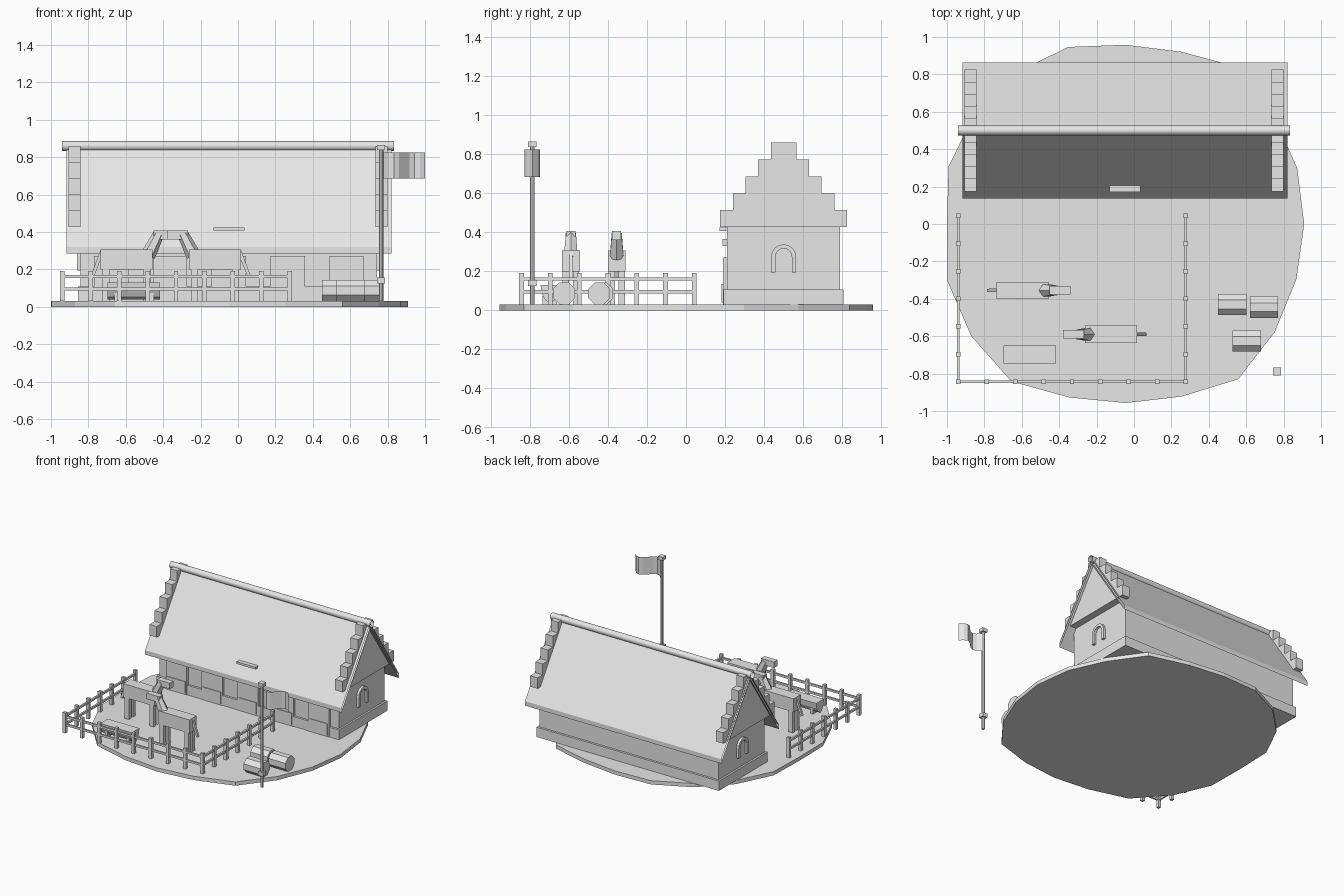
import bpy, bmesh, math
from mathutils import Vector, Matrix

if "Cube" in bpy.data.objects:
    bpy.data.objects.remove(bpy.data.objects["Cube"])

grey = bpy.data.materials.new("light_grey")
grey.diffuse_color = (0.8, 0.8, 0.8, 1)
grey.use_nodes = True
grey.node_tree.nodes["Principled BSDF"].inputs["Base Color"].default_value = grey.diffuse_color


def finish(name, bm, smooth=False, normals=True):
    if normals:
        bmesh.ops.recalc_face_normals(bm, faces=bm.faces)
    for f in bm.faces:
        f.smooth = smooth
    me = bpy.data.meshes.new(name)
    bm.to_mesh(me)
    bm.free()
    me.materials.append(grey)
    ob = bpy.data.objects.new(name, me)
    bpy.context.scene.collection.objects.link(ob)
    return ob


def add_box(bm, x0, x1, y0, y1, z0, z1):
    m = Matrix.Translation(((x0 + x1) / 2, (y0 + y1) / 2, (z0 + z1) / 2)) @ Matrix.Diagonal((x1 - x0, y1 - y0, z1 - z0, 1))
    bmesh.ops.create_cube(bm, size=1, matrix=m)


def add_rod(bm, a, b, r1, r2, sides, turn=0.0, caps=True):
    a, b = Vector(a), Vector(b)
    d = b - a
    m = Matrix.Translation((a + b) / 2) @ d.to_track_quat('Z', 'Y').to_matrix().to_4x4() @ Matrix.Rotation(turn, 4, 'Z')
    bmesh.ops.create_cone(bm, cap_ends=caps, segments=sides, radius1=r1, radius2=r2, depth=d.length, matrix=m)


def add_prism(bm, pts, x0, x1, caps=True):
    # (y, z) outline extruded along x
    a = [bm.verts.new((x0, y, z)) for y, z in pts]
    b = [bm.verts.new((x1, y, z)) for y, z in pts]
    n = len(pts)
    for i in range(n):
        j = (i + 1) % n
        bm.faces.new((a[i], a[j], b[j], b[i]))
    if caps:
        bm.faces.new(a[::-1])
        bm.faces.new(b)


def boxes(name, items):
    bm = bmesh.new()
    for it in items:
        add_box(bm, *it)
    return finish(name, bm)


# ground: uneven twenty-sided disc
radii = [.955, .965, .98, 1.035, .968, .958, .995, 1.0, 1.0, .995,
         .955, 1.0, 1.02, 1.04, .975, .957, .97, 1.025, .985, .96]
bm = bmesh.new()
ring = [bm.verts.new((-.045 + r * math.cos(i * math.pi / 10), r * math.sin(i * math.pi / 10), 0))
        for i, r in enumerate(radii)]
face = bm.faces.new(ring)
ext = bmesh.ops.extrude_face_region(bm, geom=[face])
for v in ext["geom"]:
    if isinstance(v, bmesh.types.BMVert):
        v.co.z = .03
finish("ground", bm)

# stable body
CX, RY = -.049, .5
boxes("plinth", [(CX - .807, CX + .807, .193, .807, .03, .108)])
boxes("walls", [(CX - .793, CX + .793, .21, .79, .03, .427)])

# stepped gable stones at both ends
steps = []
for i in range(5):
    h = .325 - i * .065
    z = .428 + i * .0865
    for x0, x1 in ((-.906, -.842), (.735, .80)):
        steps.append((x0, x1, RY - h, RY + h, z, z + .0865))
boxes("gable_steps", steps)

# roof: open-ended hollow slab, and ridge roll
bm = bmesh.new()
add_prism(bm, [(.137, .285), (.137, .32), (.5, .86), (.863, .32), (.863, .285), (.5, .822)], -.917, .82, caps=False)
finish("roof", bm)
bm = bmesh.new()
add_rod(bm, (-.94, RY, .86), (.835, RY, .86), .026, .026, 16, caps=False)
finish("ridge_roll", bm, smooth=True)

# arched window frames on the gables
bm = bmesh.new()
for side in (-1, 1):
    x_in, x_out = CX + side * .79, CX + side * .812

    def arch(r):
        arc = [(RY + r * math.cos(math.pi * k / 8), .275 + r * math.sin(math.pi * k / 8)) for k in range(9)]
        return [(RY + r, .195)] + arc + [(RY - r, .195)]
    add_prism(bm, arch(.064) + arch(.042)[::-1], min(x_in, x_out), max(x_in, x_out))
finish("gable_window_frames", bm)

# five stable doors, lower half standing proud
doors, halves = [], []
for i in range(-2, 3):
    x = CX + i * .3145
    doors.append((x - .092, x + .092, .189, .22, .03, .272))
    halves.append((x - .08, x + .08, .183, .2, .04, .135))
boxes("stall_doors", doors)
boxes("stall_half_doors", halves)
boxes("wall_sign", [(CX - .06, CX + .06, .188, .22, .33, .365)])
boxes("roof_bar", [(CX - .083, CX + .083, .172, .22, .407, .424)])

# paddock fence on three sides
X0, X1, Y0, Y1 = -.94, .277, -.843, .043
xs = [X0 + (X1 - X0) * i / 8 for i in range(9)]
ys = [Y0 + (Y1 - Y0) * i / 6 for i in range(7)]
spots = [(x, Y0) for x in xs] + [(x, y) for x in (X0, X1) for y in ys[1:]]
boxes("fence_posts", [(x - .012, x + .012, y - .012, y + .012, .03, .193) for x, y in spots])
rails = []
for z in (.088, .153):
    rails.append((X0, X1, Y0 - .007, Y0 + .007, z, z + .016))
    for x in (X0, X1):
        rails.append((x - .007, x + .007, Y0, Y1, z, z + .016))
boxes("fence_rails", rails)


# horses
def horse(name, cx, cy, s):
    bm = bmesh.new()
    add_box(bm, -.139, .139, -.046, .046, .2, .307)
    for x in (-.11, .11):
        for y in (-.026, .026):
            add_box(bm, x - .018, x + .018, y - .016, y + .016, .03, .205)
    add_rod(bm, (.115, 0, .275), (.172, 0, .39), .04, .03, 6)
    add_box(bm, .144, .257, -.023, .023, .36, .407)
    add_rod(bm, (-.13, 0, .3), (-.182, 0, .165), .014, .012, 4, math.pi / 4)
    bmesh.ops.transform(bm, verts=bm.verts, matrix=Matrix.Translation((cx, cy, 0)) @ Matrix.Rotation(0 if s > 0 else math.pi, 4, 'Z'))
    finish(name, bm)


horse("horse_back", -.596, -.355, 1)
horse("horse_front", -.123, -.59, -1)

# water trough: half-round prism
bm = bmesh.new()
half = [(-.697 + .048 * math.cos(math.pi + math.pi * k / 6), .13 + .09 * math.sin(math.pi + math.pi * k / 6)) for k in range(7)]
add_prism(bm, half, -.698, -.418)
for x in (-.66, -.47):
    add_box(bm, x, x + .02, -.735, -.66, .03, .075)
finish("trough", bm)

# hay rolls
bm = bmesh.new()
for x, y in ((.525, -.43), (.695, -.445), (.603, -.625)):
    add_rod(bm, (x - .076, y, .087), (x + .076, y, .087), .061, .061, 8, math.pi / 8)
finish("hay_rolls", bm)

# flagpole with collar and cap
PX, PY = .765, -.788
bm = bmesh.new()
add_rod(bm, (PX, PY, .03), (PX, PY, .85), .012, .012, 8)
for z0, z1 in ((.125, .157), (.838, .866)):
    add_box(bm, PX - .021, PX + .021, PY - .021, PY + .021, z0, z1)
finish("flagpole", bm)

# waving flag: single sheet
bm = bmesh.new()
cols = []
for k in range(9):
    t = k / 8
    x, y = PX + .012 + .223 * t, PY - .04 * math.sin(2 * math.pi * t)
    cols.append((bm.verts.new((x, y, .685)), bm.verts.new((x, y, .825))))
for a, b in zip(cols, cols[1:]):
    bm.faces.new((a[0], b[0], b[1], a[1]))
finish("flag", bm, normals=False)
